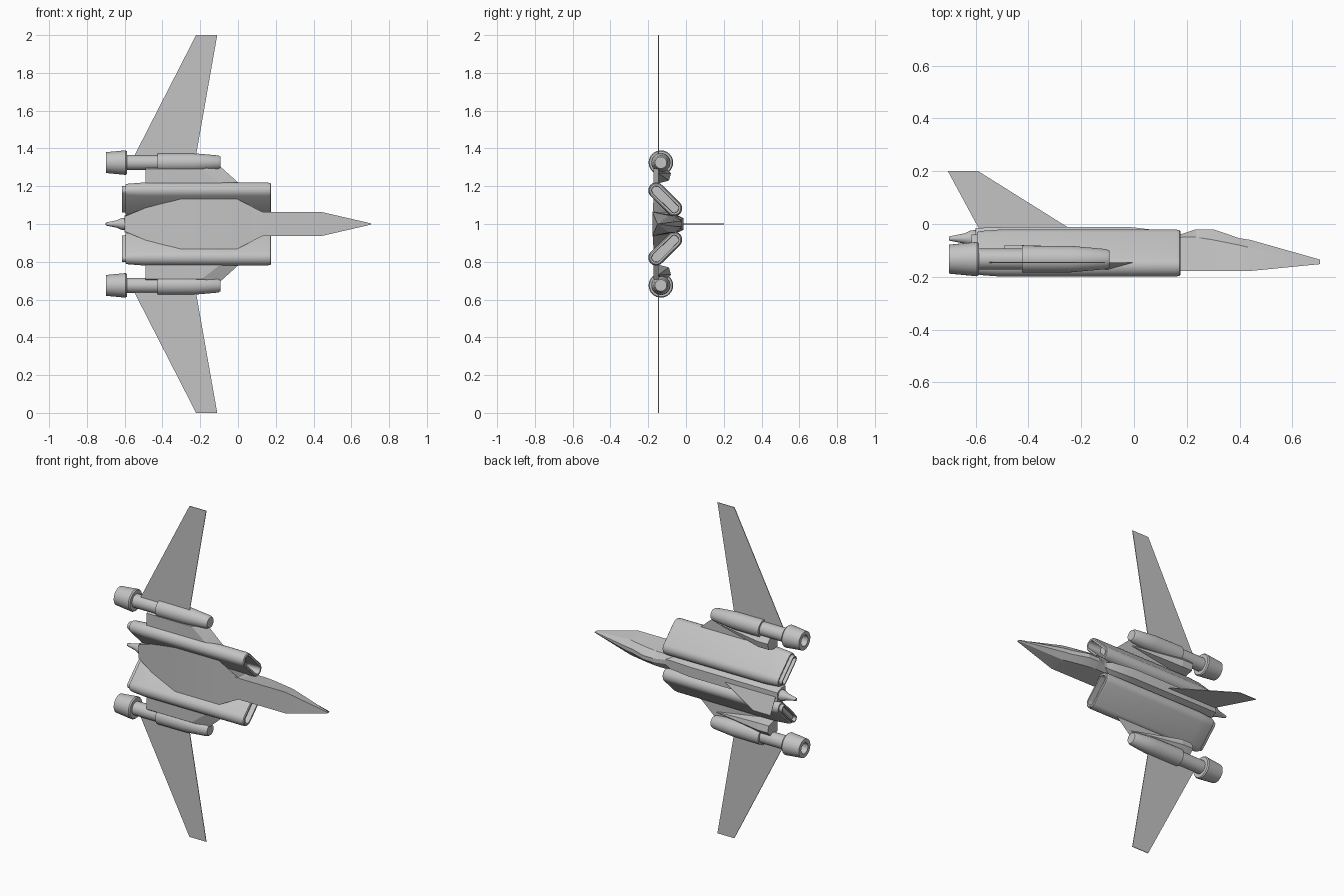
import bpy, bmesh, math

grey = bpy.data.materials.new("light_grey")
grey.diffuse_color = (0.55, 0.55, 0.55, 1)
MID = 1.0  # height of the aircraft centreline


def loft(name, rings, angle=30):
    """Closed skin through rings of (x, y, z) points, z measured from the centreline."""
    bm = bmesh.new()
    rows = [[bm.verts.new((x, y, z + MID)) for x, y, z in r] for r in rings]
    n = len(rows[0])
    for a, b in zip(rows, rows[1:]):
        for i in range(n):
            j = (i + 1) % n
            bm.faces.new((a[i], a[j], b[j], b[i]))
    bm.faces.new(rows[0])
    bm.faces.new(rows[-1])
    bmesh.ops.recalc_face_normals(bm, faces=bm.faces)
    me = bpy.data.meshes.new(name)
    bm.to_mesh(me)
    bm.free()
    me.materials.append(grey)
    ob = bpy.data.objects.new(name, me)
    bpy.context.collection.objects.link(ob)
    bpy.ops.object.select_all(action='DESELECT')
    ob.select_set(True)
    bpy.context.view_layer.objects.active = ob
    bpy.ops.object.shade_smooth_by_angle(angle=math.radians(angle))
    return ob


def circle(x, r, cy, cz, n=32):
    return [(x, cy + r * math.cos(2 * math.pi * i / n), cz + r * math.sin(2 * math.pi * i / n))
            for i in range(n)]


def capsule(x, r, s, n=10):
    """Slanted stadium section; outer end low on the belly, inner end high by the spine."""
    ends = [((-0.158, 0.178), 135), ((-0.062, 0.083), 315)]
    pts = []
    for (cy, cz), mid in ends:
        for i in range(n + 1):
            a = math.radians(mid - 90 + 180 * i / n)
            pts.append((x, cy + r * math.cos(a), s * (cz + r * math.sin(a))))
    return pts


def section(x, yb, hb, ym, hm, yt, ht):
    """Six-sided body section: belly, waist and spine heights with half widths."""
    return [(x, yb, -hb), (x, ym, -hm), (x, yt, -ht), (x, yt, ht), (x, ym, hm), (x, yb, hb)]


# Central body with flat belly
loft("fuselage", [section(*v) for v in (
    (-0.60, -0.095, 0.040, -0.06, 0.045, -0.015, 0.028),
    (-0.49, -0.125, 0.085, -0.07, 0.060, -0.012, 0.030),
    (-0.30, -0.172, 0.135, -0.09, 0.060, -0.012, 0.030),
    (-0.01, -0.172, 0.135, -0.09, 0.060, -0.012, 0.030),
    (0.125, -0.176, 0.066, -0.10, 0.060, -0.028, 0.025),
    (0.18, -0.177, 0.050, -0.10, 0.045, -0.045, 0.015),
)], 20)

# Nose with raised canopy
loft("nose", [section(*v) for v in (
    (0.10, -0.178, 0.064, -0.07, 0.050, -0.040, 0.012),
    (0.18, -0.178, 0.064, -0.05, 0.045, -0.038, 0.012),
    (0.235, -0.178, 0.064, -0.05, 0.045, -0.020, 0.012),
    (0.30, -0.178, 0.064, -0.06, 0.045, -0.020, 0.012),
    (0.40, -0.178, 0.064, -0.08, 0.045, -0.054, 0.012),
    (0.44, -0.178, 0.064, -0.09, 0.045, -0.060, 0.012),
    (0.705, -0.152, 0.003, -0.143, 0.003, -0.135, 0.002),
)], 12)

# Tail cone
loft("tail_cone", [circle(x, r, -0.055, 0, 12) for x, r in
                   ((-0.57, 0.036), (-0.62, 0.030), (-0.64, 0.020), (-0.70, 0.008))])

# Tail fin
fin = [(-0.705, 0.20), (-0.59, 0.20), (-0.25, -0.013), (-0.59, -0.013)]
loft("tail_fin", [[(x, y, z) for x, y in fin] for z in (-0.002, 0.002)])

for s, side in ((1, "upper"), (-1, "lower")):
    # Slanted engine housing with open intake
    loft("engine_housing_" + side, [capsule(x, r, s) for x, r in (
        (-0.595, 0.024), (-0.595, 0.032), (-0.58, 0.036), (-0.50, 0.042), (0.155, 0.042),
        (0.172, 0.039), (0.176, 0.034), (0.176, 0.024), (0.09, 0.022))])

    # Flat exhaust at the rear of the housing
    loft("flat_exhaust_" + side, [capsule(x, r, s) for x, r in (
        (-0.57, 0.026), (-0.615, 0.022), (-0.615, 0.015), (-0.58, 0.013))])

    # Round pod with stepped body and hollow nozzle
    loft("engine_pod_" + side, [circle(x, r, -0.133, s * 0.325) for x, r in (
        (-0.62, 0.026), (-0.70, 0.032), (-0.70, 0.055), (-0.595, 0.065), (-0.588, 0.060),
        (-0.588, 0.040), (-0.425, 0.040), (-0.425, 0.051), (-0.24, 0.050),
        (-0.105, 0.038), (-0.092, 0.031))])

    # Thin swept wing
    wing = [(-0.222, 1.0), (-0.11, 1.0), (-0.228, 0.33), (-0.565, 0.33)]
    loft("wing_" + side, [[(x, y, s * z) for x, z in wing] for y in (-0.147, -0.143)])

    # Wing root with a sharp leading edge
    top = [(-0.49, 0.14), (-0.49, 0.31), (-0.10, 0.31), (0.0, 0.22), (0.05, 0.16)]
    low = [(-0.49, 0.14), (-0.49, 0.29), (-0.19, 0.29), (-0.10, 0.22), (-0.05, 0.16)]
    loft("wing_root_" + side, [[(x, -0.145, s * z) for x, z in top],
                               [(x, -0.172, s * z) for x, z in low]], 10)

    # Faceted fairing tapering forward beside the pod
    sec = [(-0.148, 0.215), (-0.09, 0.23), (-0.08, 0.268), (-0.11, 0.30), (-0.148, 0.30)]
    loft("pod_fairing_" + side, [
        [(x, -0.148 + (y + 0.148) * k, s * (0.27 + (z - 0.27) * k)) for y, z in sec]
        for x, k in ((-0.49, 1), (-0.42, 1), (-0.10, 0.05))], 10)
